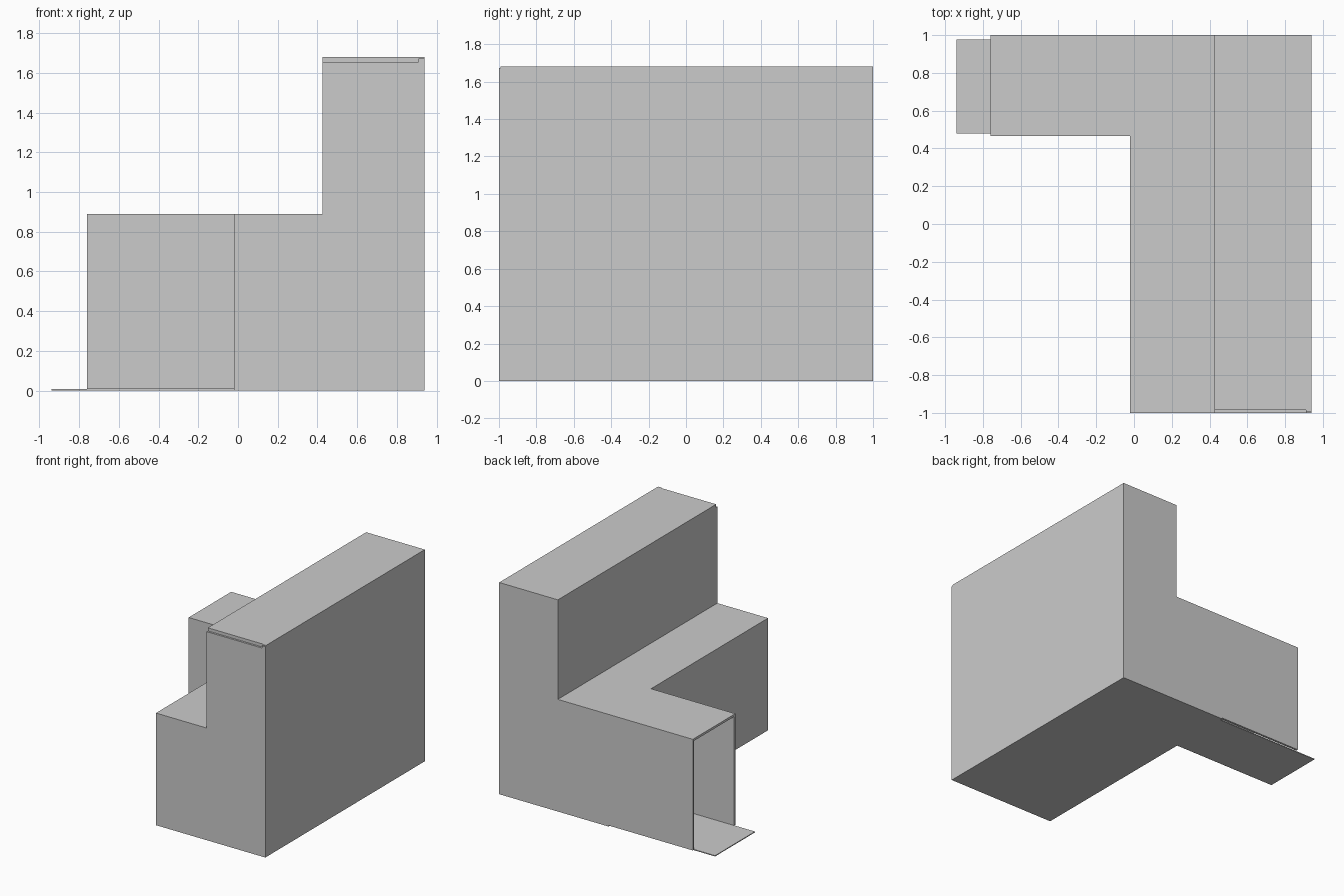
import bpy, bmesh

if "Cube" in bpy.data.objects:
    bpy.data.objects.remove(bpy.data.objects["Cube"])


def prism(name, profile, y0, y1):
    """Extrude an (x, z) outline from y0 to y1."""
    bm = bmesh.new()
    face = bm.faces.new([bm.verts.new((x, y0, z)) for x, z in profile])
    ext = bmesh.ops.extrude_face_region(bm, geom=[face])
    verts = [v for v in ext["geom"] if isinstance(v, bmesh.types.BMVert)]
    bmesh.ops.translate(bm, verts=verts, vec=(0, y1 - y0, 0))
    bmesh.ops.recalc_face_normals(bm, faces=bm.faces)
    mesh = bpy.data.meshes.new(name)
    bm.to_mesh(mesh)
    bm.free()
    obj = bpy.data.objects.new(name, mesh)
    bpy.context.collection.objects.link(obj)
    return obj


def box(name, x0, x1, y0, y1, z0, z1):
    return prism(name, [(x0, z0), (x1, z0), (x1, z1), (x0, z1)], y0, y1)


def combine(target, tool, operation):
    """Apply a boolean and remove the helper."""
    tool.hide_render = True
    mod = target.modifiers.new("join", 'BOOLEAN')
    mod.operation = operation
    mod.solver = 'EXACT'
    mod.object = tool
    bpy.context.view_layer.objects.active = target
    bpy.ops.object.modifier_apply(modifier=mod.name)
    bpy.data.objects.remove(tool, do_unlink=True)


def step(x0, xm, x1, z0, zm, z1):
    """Outline of a low block with a tall block on its right."""
    return [(x0, z0), (x1, z0), (x1, z1), (xm, z1), (xm, zm), (x0, zm)]


# Stepped main building plus side wing
shell = prism("building_shell", step(-0.02, 0.425, 0.94, 0, 0.89, 1.68), -1, 1)
combine(shell, box("wing", -0.76, 0.1, 0.467, 1, 0.008, 0.89), 'UNION')

# Hollow inside, open at the end of the wing
combine(shell, prism("main_cavity", step(0, 0.445, 0.92, 0.007, 0.87, 1.66),
                     -0.98, 0.98), 'DIFFERENCE')
combine(shell, box("wing_cavity", -1, 0.3, 0.482, 0.982, 0.0065, 0.872), 'DIFFERENCE')

# Shallow notch along the front edge of the tall roof
combine(shell, box("roof_notch", 0.4, 0.91, -1.1, -0.985, 1.655, 1.8), 'DIFFERENCE')
combine(shell, box("corner_notch", 0.9, 1.0, -1.1, -0.992, 1.672, 1.8), 'DIFFERENCE')

# Thin floor plate running out of the wing doorway
box("floor_plate", -0.94, -0.02, 0.478, 0.978, 0, 0.007)
